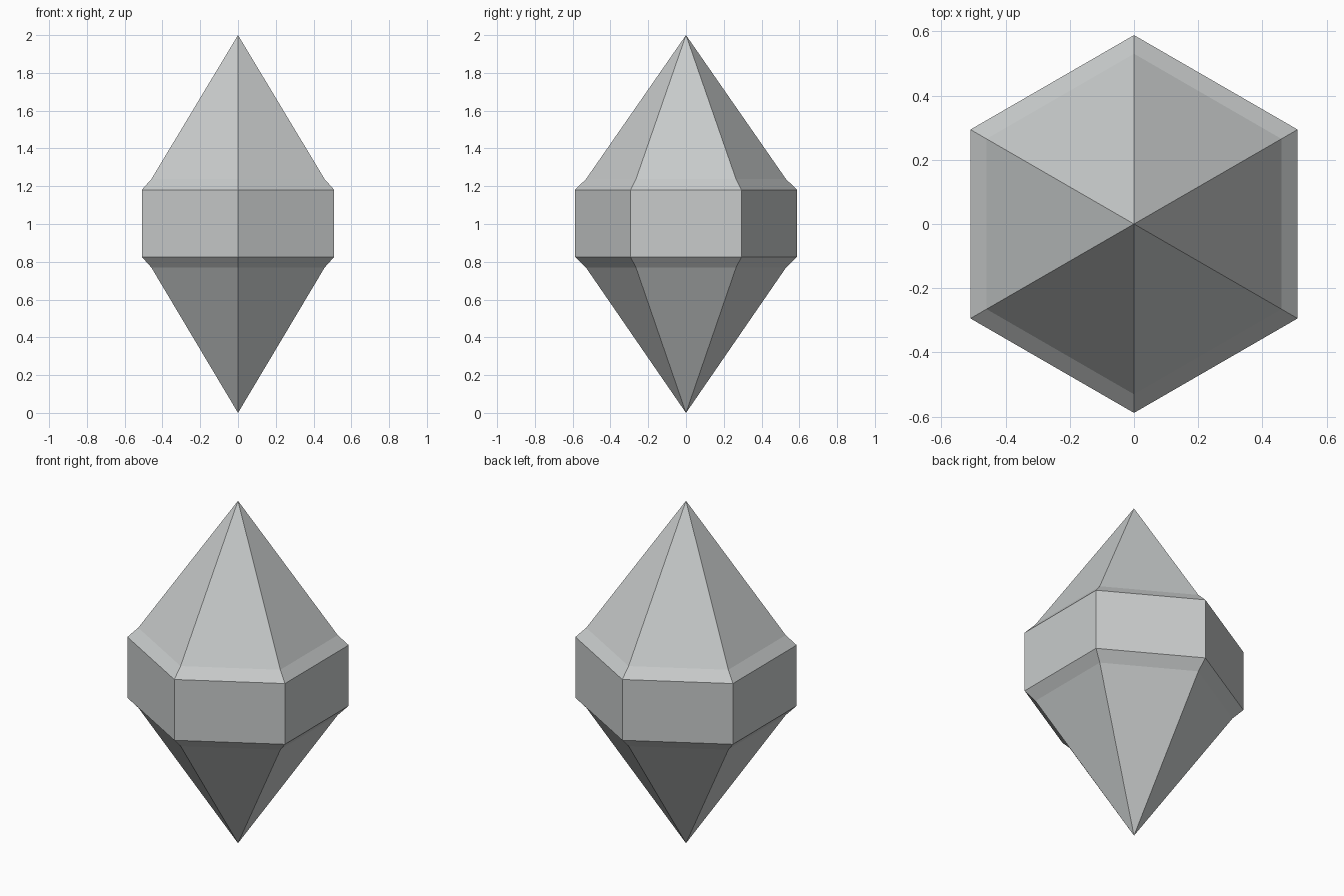
import bpy
import bmesh
from math import cos, sin, pi

cube = bpy.data.objects.get("Cube")
if cube:
    bpy.data.objects.remove(cube, do_unlink=True)

SIDES = 6

# Single pale grey stone colour
stone = bpy.data.materials.new("pale_grey")
stone.use_nodes = True
colour = (0.58, 0.60, 0.60, 1)
stone.diffuse_color = colour
stone.node_tree.nodes["Principled BSDF"].inputs["Base Color"].default_value = colour


def ring(bm, radius, z):
    """Hexagon with one corner facing the front."""
    angles = [pi / 2 + 2 * pi * i / SIDES for i in range(SIDES)]
    return [bm.verts.new((radius * cos(a), radius * sin(a), z)) for a in angles]


# Crystal: lower point, bevel, upright band, bevel, upper point
bm = bmesh.new()
profile = [(0.53, 0.77), (0.588, 0.826), (0.588, 1.181), (0.53, 1.237)]
rings = [ring(bm, r, z) for r, z in profile]
bottom = bm.verts.new((0, 0, 0))
top = bm.verts.new((0, 0, 2))
for i in range(SIDES):
    j = (i + 1) % SIDES
    bm.faces.new((bottom, rings[0][j], rings[0][i]))
    for low, high in zip(rings, rings[1:]):
        bm.faces.new((low[i], low[j], high[j], high[i]))
    bm.faces.new((rings[-1][i], rings[-1][j], top))
bmesh.ops.recalc_face_normals(bm, faces=bm.faces)

mesh = bpy.data.meshes.new("crystal")
bm.to_mesh(mesh)
bm.free()
mesh.materials.append(stone)
crystal = bpy.data.objects.new("crystal", mesh)
bpy.context.collection.objects.link(crystal)
